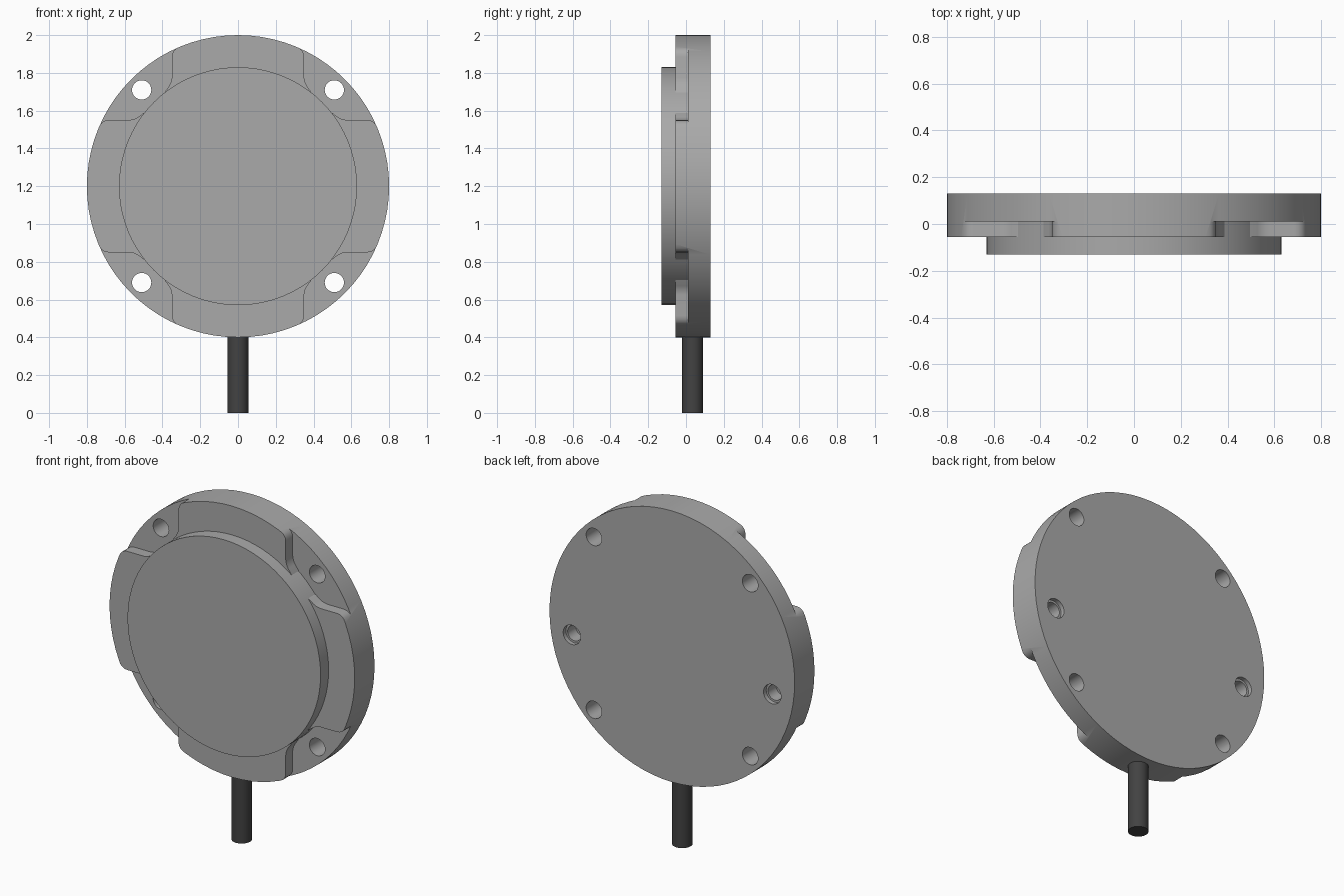
import bpy, bmesh, math

if "Cube" in bpy.data.objects:
    bpy.data.objects.remove(bpy.data.objects["Cube"])

CZ = 1.2  # height of the disc centre


def material(name, v):
    m = bpy.data.materials.new(name)
    m.diffuse_color = (v, v, v, 1)
    m.use_nodes = True
    m.node_tree.nodes["Principled BSDF"].inputs["Base Color"].default_value = m.diffuse_color
    return m


def circle(x, z, r, n):
    return [(x + r * math.cos(2 * math.pi * i / n), z + r * math.sin(2 * math.pi * i / n))
            for i in range(n)]


def prism(bm, pts, y0, y1):
    """Extrude an outline drawn in the x-z plane from y0 to y1."""
    a = [bm.verts.new((x, y0, z)) for x, z in pts]
    b = [bm.verts.new((x, y1, z)) for x, z in pts]
    bm.faces.new(a)
    bm.faces.new(b[::-1])
    for i in range(len(pts)):
        j = (i + 1) % len(pts)
        bm.faces.new((a[i], b[i], b[j], a[j]))


def make(name, bm, mat=None):
    bmesh.ops.recalc_face_normals(bm, faces=bm.faces)
    me = bpy.data.meshes.new(name)
    bm.to_mesh(me)
    bm.free()
    ob = bpy.data.objects.new(name, me)
    bpy.context.collection.objects.link(ob)
    if mat:
        me.materials.append(mat)
    return ob


def cut(target, cutter):
    cutter.hide_render = True
    mod = target.modifiers.new("cut", 'BOOLEAN')
    mod.operation = 'DIFFERENCE'
    mod.solver = 'EXACT'
    mod.object = cutter
    bpy.context.view_layer.objects.active = target
    bpy.ops.object.modifier_apply(modifier=mod.name)
    bpy.data.objects.remove(cutter)


grey = material("light grey metal", 0.4)
dark = material("dark grey cable", 0.055)
corners = [(sx, sz) for sx in (-1, 1) for sz in (-1, 1)]

# Main disc
bm = bmesh.new()
prism(bm, circle(0, CZ, 0.8, 80), -0.055, 0.13)
body = make("main_disc", bm, grey)

# Four corner pockets with rounded ends, symmetric about the diagonal
half = [(0.385, 0.503), (0.366, 0.528), (0.355, 0.55), (0.35, 0.575),
        (0.35, 0.685), (0.347, 0.703), (0.339, 0.718), (0.325, 0.732), (0.30, 0.75), (0.30, 0.95)]
outline = [(0.42, 0.42)] + half + [(0.95, 0.95)] + [(v, u) for u, v in reversed(half)]
bm = bmesh.new()
for sx, sz in corners:
    prism(bm, [(sx * u, CZ + sz * v) for u, v in outline], -0.2, 0.01)
cut(body, make("pocket_cutter", bm))

# Through holes in the corners
bm = bmesh.new()
for sx, sz in corners:
    prism(bm, circle(sx * 0.51, CZ + sz * 0.51, 0.051, 32), -0.3, 0.3)
cut(body, make("through_hole_cutter", bm))

# Two stepped blind holes in the back
for r, depth in ((0.045, 0.03), (0.057, 0.105)):
    bm = bmesh.new()
    for sx in (-1, 1):
        prism(bm, circle(sx * 0.654, 1.094, r, 32), depth, 0.3)
    cut(body, make("blind_hole_cutter", bm))

# Raised front plate
bm = bmesh.new()
prism(bm, circle(0, CZ, 0.63, 80), -0.13, 0.015)
plate = make("front_plate", bm, grey)

# Cable leaving the bottom edge
bm = bmesh.new()
bmesh.ops.create_cone(bm, cap_ends=True, segments=32, radius1=0.055, radius2=0.055, depth=0.44)
bmesh.ops.translate(bm, verts=bm.verts, vec=(0, 0.035, 0.22))
cable = make("cable", bm, dark)

# Smooth round sides, keep edges sharp
for ob in (body, plate, cable):
    bpy.ops.object.select_all(action='DESELECT')
    ob.select_set(True)
    bpy.context.view_layer.objects.active = ob
    bpy.ops.object.shade_smooth_by_angle(angle=math.radians(30))
